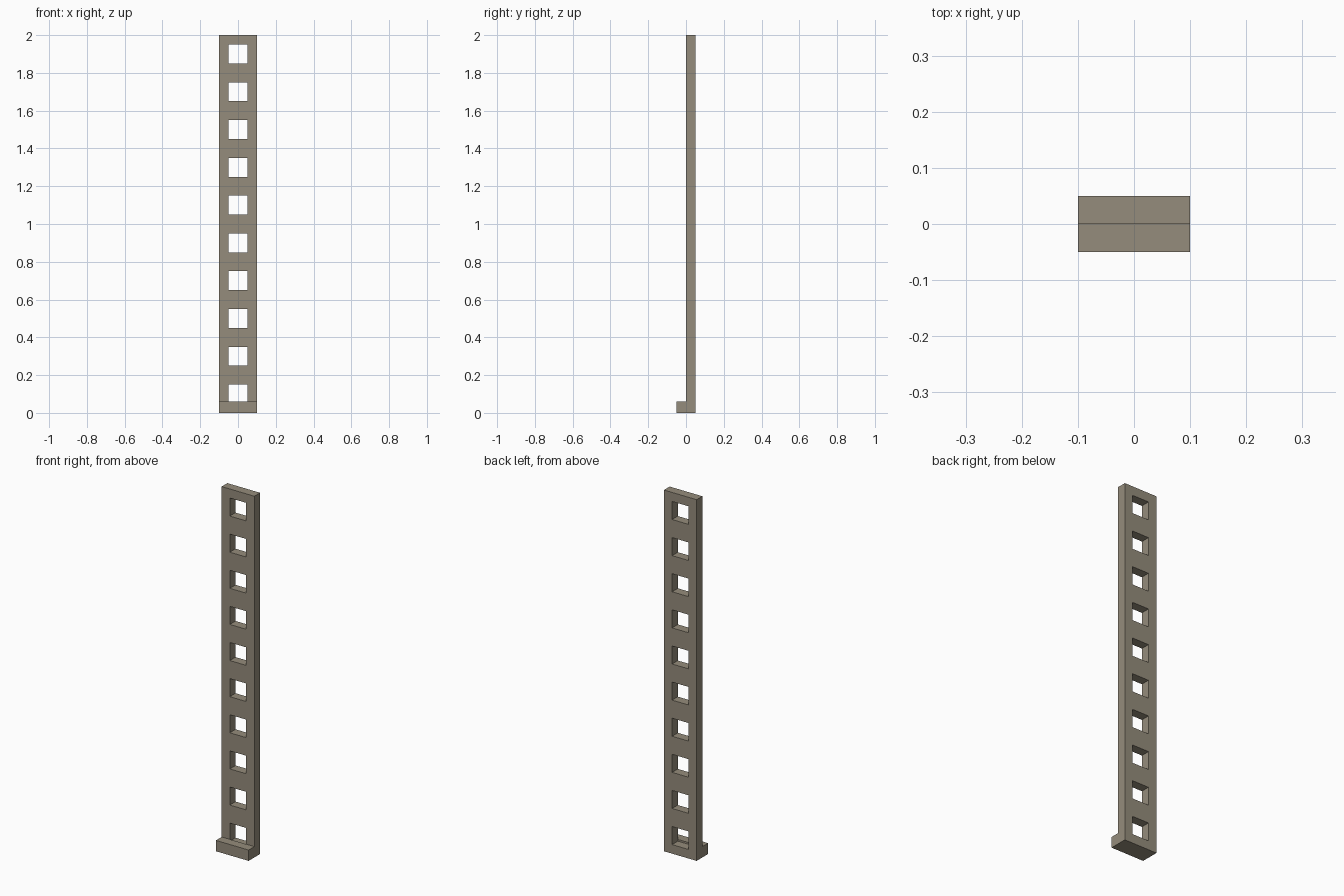
import bpy
import bmesh

if "Cube" in bpy.data.objects:
    bpy.data.objects.remove(bpy.data.objects["Cube"])

WIDTH = 0.1          # half width of the rail
HOLE = 0.05          # half width of a square hole
COUNT = 10           # number of holes
PITCH = 2.0 / COUNT  # spacing of the holes
DEPTH = 0.05         # thickness of the rail
LIP_HEIGHT = 0.06

stone = bpy.data.materials.new("warm_grey")
stone.diffuse_color = (0.30, 0.265, 0.20, 1)
stone.use_nodes = True
stone.node_tree.nodes["Principled BSDF"].inputs["Base Color"].default_value = stone.diffuse_color


def add_object(name, bm):
    bmesh.ops.recalc_face_normals(bm, faces=bm.faces)
    mesh = bpy.data.meshes.new(name)
    bm.to_mesh(mesh)
    bm.free()
    mesh.materials.append(stone)
    obj = bpy.data.objects.new(name, mesh)
    bpy.context.collection.objects.link(obj)
    return obj


# Perforated rail: a grid of front faces with the holes left out, extruded back
xs = [-WIDTH, -HOLE, HOLE, WIDTH]
zs = [0.0]
for i in range(COUNT):
    middle = (i + 0.5) * PITCH
    zs += [middle - HOLE, middle + HOLE]
zs.append(2.0)

bm = bmesh.new()
grid = [[bm.verts.new((x, 0, z)) for x in xs] for z in zs]
for r in range(len(zs) - 1):
    for c in range(3):
        if c == 1 and r % 2 == 1:
            continue
        bm.faces.new((grid[r][c], grid[r][c + 1],
                      grid[r + 1][c + 1], grid[r + 1][c]))
front = list(bm.faces)
result = bmesh.ops.extrude_face_region(bm, geom=front, use_keep_orig=True)
back = [v for v in result["geom"] if isinstance(v, bmesh.types.BMVert)]
bmesh.ops.translate(bm, verts=back, vec=(0, DEPTH, 0))
add_object("perforated_rail", bm)

# Foot lip along the bottom of the front
bm = bmesh.new()
bmesh.ops.create_cube(bm, size=1)
bmesh.ops.scale(bm, verts=bm.verts, vec=(2 * WIDTH, DEPTH, LIP_HEIGHT))
bmesh.ops.translate(bm, verts=bm.verts, vec=(0, -DEPTH / 2, LIP_HEIGHT / 2))
add_object("foot_lip", bm)
